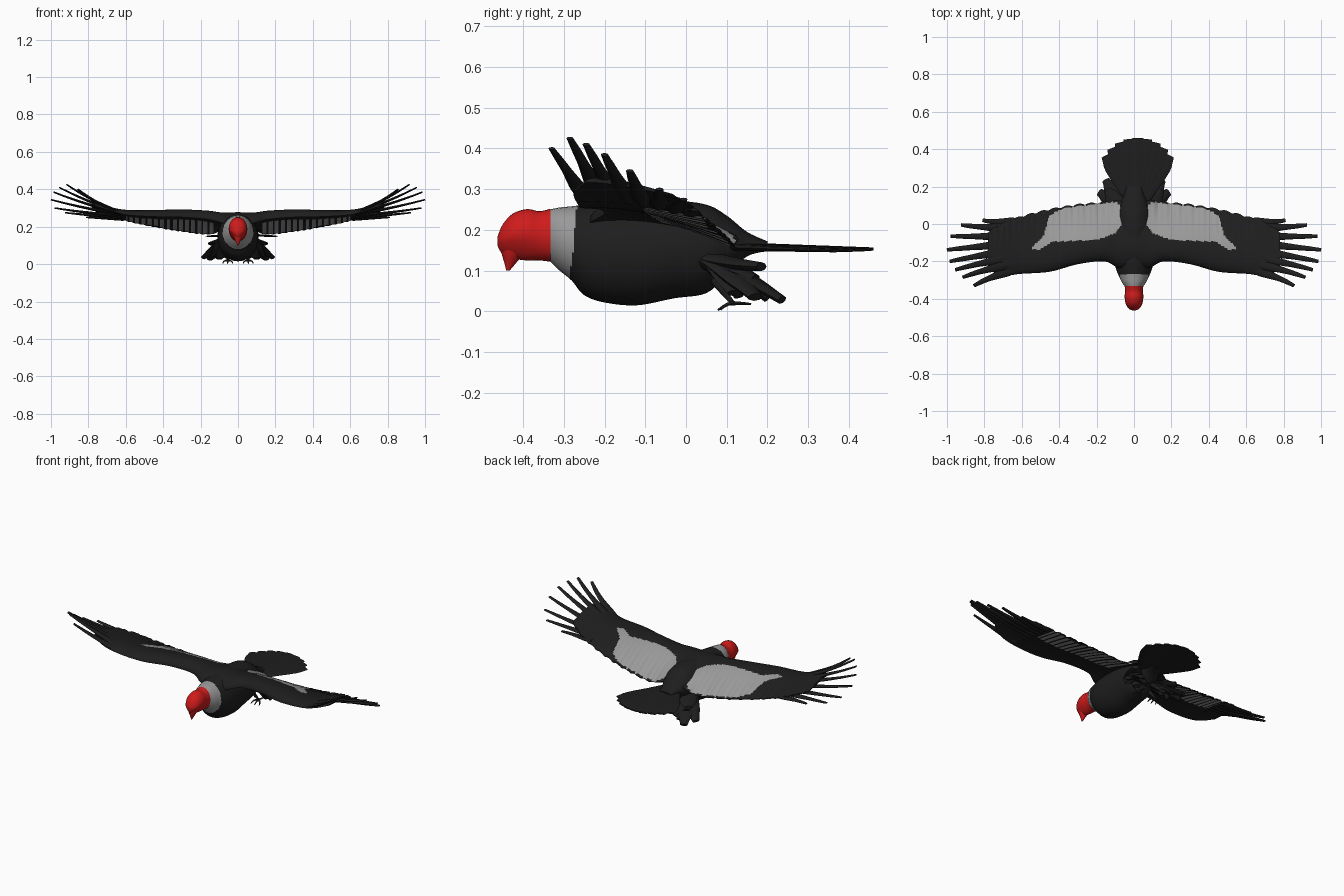
import bpy, bmesh, math
from mathutils import Vector

if "Cube" in bpy.data.objects:
    bpy.data.objects.remove(bpy.data.objects["Cube"])


def material(name, rgb):
    m = bpy.data.materials.new(name)
    m.use_nodes = True
    m.diffuse_color = (*rgb, 1)
    node = next(n for n in m.node_tree.nodes if n.type == "BSDF_PRINCIPLED")
    node.inputs["Base Color"].default_value = (*rgb, 1)
    node.inputs["Roughness"].default_value = 0.8
    return m


BLACK = material("black plumage", (0.013, 0.013, 0.013))
GREY = material("grey plumage", (0.32, 0.32, 0.32))
RED = material("red skin", (0.62, 0.011, 0.011))


def spline(rows, t):
    """Smooth interpolation through a list of rows, t counted in rows."""
    n = len(rows) - 1
    i = min(int(t), n - 1)
    u = t - i
    a, b, c, d = (rows[min(max(k, 0), n)] for k in range(i - 1, i + 3))
    return [q + 0.5 * u * (r - p + u * (2 * p - 5 * q + 4 * r - s + u * (3 * (q - r) + s - p)))
            for p, q, r, s in zip(a, b, c, d)]


def resample(rows, steps):
    n = len(rows) - 1
    return [spline(rows, k / steps) for k in range(n * steps + 1)]


def loft(name, strips, mats, rule=None, mirror=False):
    """Skin one or more lists of closed rings into a single capped object."""
    bm = bmesh.new()
    for rings in strips:
        vs = [[bm.verts.new(p) for p in ring] for ring in rings]
        for a, b in zip(vs, vs[1:]):
            for i in range(len(a)):
                j = (i + 1) % len(a)
                bm.faces.new((a[i], a[j], b[j], b[i]))
        bm.faces.new(vs[0])
        bm.faces.new(vs[-1])
    bmesh.ops.recalc_face_normals(bm, faces=bm.faces)
    if rule:
        for f in bm.faces:
            f.material_index = rule(f.calc_center_median(), f.normal)
    mesh = bpy.data.meshes.new(name)
    bm.to_mesh(mesh)
    bm.free()
    for m in mats:
        mesh.materials.append(m)
    ob = bpy.data.objects.new(name, mesh)
    bpy.context.collection.objects.link(ob)
    if mirror:
        ob.modifiers.new("Mirror", "MIRROR")
    bpy.ops.object.select_all(action="DESELECT")
    ob.select_set(True)
    bpy.context.view_layer.objects.active = ob
    bpy.ops.object.shade_smooth_by_angle(angle=math.radians(50))


def oval(y, bottom, top, half, egg=0.0, n=28):
    """Upright cross-section, narrowed towards its underside by egg."""
    mid, h = (top + bottom) / 2, (top - bottom) / 2
    ring = []
    for k in range(n):
        a = math.tau * k / n
        s = math.sin(a)
        ring.append((half * math.cos(a) * (1 + egg * min(s, 0)), y, mid + h * s))
    return ring


def feather(base, bend, tip, half, thick, widths):
    """Curved flat strip; widths give its outline from base to tip."""
    base, bend, tip = Vector(base), Vector(bend), Vector(tip)
    rings, n = [], 14
    for k in range(n + 1):
        t = k / n
        p = base * (1 - t) ** 2 + bend * 2 * t * (1 - t) + tip * t * t
        along = ((bend - base) * (1 - t) + (tip - bend) * t).normalized()
        side = along.cross(Vector((0, 0, 1))).normalized()
        up = side.cross(along)
        w = half * spline(widths, t * (len(widths) - 1))[0]
        h = thick * (1.05 - 0.6 * t)
        rings.append([p + side * w * math.cos(a) + up * h * math.sin(a)
                      for a in (math.tau * j / 8 for j in range(8))])
    return rings


# Body with grey neck ruff: y, bottom, top, half width
body = [(-0.335, 0.125, 0.25, 0.048), (-0.31, 0.10, 0.255, 0.066), (-0.28, 0.075, 0.258, 0.08),
        (-0.25, 0.04, 0.262, 0.093), (-0.2, 0.022, 0.268, 0.105), (-0.12, 0.015, 0.272, 0.11),
        (-0.03, 0.032, 0.272, 0.108), (0.05, 0.045, 0.262, 0.098), (0.1, 0.09, 0.235, 0.08),
        (0.15, 0.135, 0.195, 0.055), (0.2, 0.148, 0.172, 0.04)]
loft("body", [[oval(*r) for r in resample(body, 6)]], [BLACK, GREY],
     lambda c, n: int(c.y < -0.283 + 0.1 * (c.z - 0.1)))

# Bare red head and hooked beak
head = [(-0.462, 0.16, 0.185, 0.010, 0.3), (-0.45, 0.14, 0.213, 0.031, 0.4),
        (-0.425, 0.13, 0.24, 0.045, 0.35), (-0.39, 0.125, 0.251, 0.05, 0.25),
        (-0.36, 0.125, 0.246, 0.048, 0.1), (-0.332, 0.122, 0.252, 0.05, 0)]
loft("head", [[oval(*r) for r in resample(head, 4)]], [RED])
beak = [(0.165, -0.422, 0.030, 0.034), (0.14, -0.426, 0.022, 0.026),
        (0.12, -0.431, 0.012, 0.015), (0.10, -0.437, 0.003, 0.004)]
loft("beak", [[[(rx * math.cos(a), y + ry * math.sin(a), z)
                for a in (math.tau * k / 16 for k in range(16))]
               for z, y, rx, ry in resample(beak, 4)]], [RED])

# Wing stations: x, front y, rear y, front z, rear z, thickness
wing = [(0.0, -0.235, 0.125, 0.215, 0.195, 0.04), (0.08, -0.235, 0.12, 0.22, 0.18, 0.038),
        (0.16, -0.2, 0.11, 0.24, 0.16, 0.036), (0.3, -0.215, 0.098, 0.252, 0.175, 0.032),
        (0.45, -0.255, 0.072, 0.255, 0.2, 0.026), (0.6, -0.266, 0.035, 0.265, 0.232, 0.018),
        (0.7, -0.275, 0.0, 0.292, 0.262, 0.012), (0.78, -0.245, -0.05, 0.318, 0.288, 0.007)]


def wing_point(t, c, face):
    """Point at station t and chord fraction c; face is 1 above, -0.4 below, 0 between."""
    x, fy, ry, fz, rz, thick = spline(wing, t)
    y = fy + (ry - fy) * c + 0.01 * abs(math.sin(x * 48)) * c ** 5
    z = fz + (rz - fz) * c ** 1.3 + 0.7 * thick * math.sin(math.pi * c ** 0.7)
    z += 0.003 * math.sin(x * 190) * max(0, c - 0.45) * min(1, x * 5)
    return Vector((x, y, z + face * (thick * 2.4 * math.sqrt(c) * (1 - c) + 0.003)))


patch = [(0.065, 0.09), (0.065, 0.0), (0.1, -0.05), (0.2, -0.085), (0.44, -0.095),
         (0.51, -0.14), (0.55, -0.13), (0.48, -0.06), (0.455, 0.045), (0.38, 0.085), (0.1, 0.12)]


def in_patch(x, y):
    inside = False
    for (ax, ay), (bx, by) in zip(patch, patch[1:] + patch[:1]):
        if (ay > y) != (by > y) and x < ax + (bx - ax) * (y - ay) / (by - ay):
            inside = not inside
    return inside


def wing_colour(c, n):
    if n.z > 0:
        return int(in_patch(c.x, c.y))
    # Streaked pale feathers underneath
    return int(0.12 < c.x < 0.6 and in_patch(min(c.x, 0.45), c.y) and math.sin(c.x * 190) > -0.4)


chord = [(k / 44) ** 1.3 for k in range(45)]
last = len(wing) - 1
wing_rings = [[wing_point(t, c, 1) for c in chord] + [wing_point(t, c, -0.4) for c in chord[::-1]]
              for t in (last * k / 196 for k in range(197))]
loft("wings", [wing_rings], [BLACK, GREY], wing_colour, mirror=True)

# Fingered flight feathers: tip positions from front to rear
tips = [(0.855, -0.33, 0.40), (0.915, -0.285, 0.425), (0.955, -0.245, 0.41), (0.985, -0.2, 0.385),
        (1.0, -0.138, 0.345), (0.98, -0.065, 0.30), (0.925, -0.005, 0.275), (0.81, 0.02, 0.25)]
blade = [[0.8], [1.0], [0.85], [0.65], [0.55], [0.4]]
fingers = []
for k, tip in enumerate(tips):
    u = k / (len(tips) - 1)
    base = wing_point(5.3 - 0.2 * u, 0.08 + 0.84 * u, 0)
    tip = Vector(tip)
    bend = base.lerp(tip, 0.6)
    bend.z -= 0.022 * (1 - u)
    bend.y += 0.03 * (0.6 - u)
    fingers.append(feather(base, bend, tip, 0.023, 0.009, blade))
loft("flight_feathers", fingers, [BLACK], mirror=True)

# Tail fan of overlapping rounded feathers
fan = []
for k in range(-4, 5):
    a = math.radians(7.0 * k)
    reach = 0.41 - 0.05 * (abs(k) / 4) ** 2
    out = Vector((math.sin(a), math.cos(a), 0))
    root = Vector((0.02, 0.05, 0.163 - 0.001 * abs(k)))
    end = root + out * reach - Vector((0, 0, 0.01))
    fan.append(feather(root, root.lerp(end, 0.5), end, 0.042, 0.009,
                       [[0.4], [0.5], [0.65], [0.8], [0.95], [1.0], [0.65]]))
loft("tail_fan", fan, [BLACK])

# Thigh plumes forming a flared skirt behind the body
plume_tips = [(0.185, 0.17, 0.035), (0.15, 0.235, 0.028), (0.1, 0.2, 0.032), (0.05, 0.18, 0.035),
              (0.14, 0.12, 0.045), (0.09, 0.13, 0.035), (0.145, 0.185, 0.11), (0.12, 0.17, 0.08)]
plumes = [feather((0.05, 0.02, 0.135), (0.08, 0.10, 0.115), tip, 0.046, 0.024,
                  [[0.6], [0.9], [1.0], [0.9], [0.45]]) for tip in plume_tips]
loft("thigh_plumes", plumes, [BLACK], mirror=True)

# Legs and toes
ankle = (0.055, 0.115, 0.02)
toe_tips = [(0.03, 0.08, 0.004), (0.055, 0.078, 0.003), (0.08, 0.085, 0.004), (0.06, 0.16, 0.018)]
toes = [feather(ankle, (tip[0], 0.1 if tip[1] < 0.1 else 0.14, 0.02), tip, 0.006, 0.005,
                [[1.0], [0.9], [0.4]]) for tip in toe_tips]
toes.append(feather((0.05, 0.06, 0.09), (0.055, 0.09, 0.05), ankle, 0.012, 0.012, [[1.0], [0.5]]))
loft("feet", toes, [BLACK], mirror=True)
